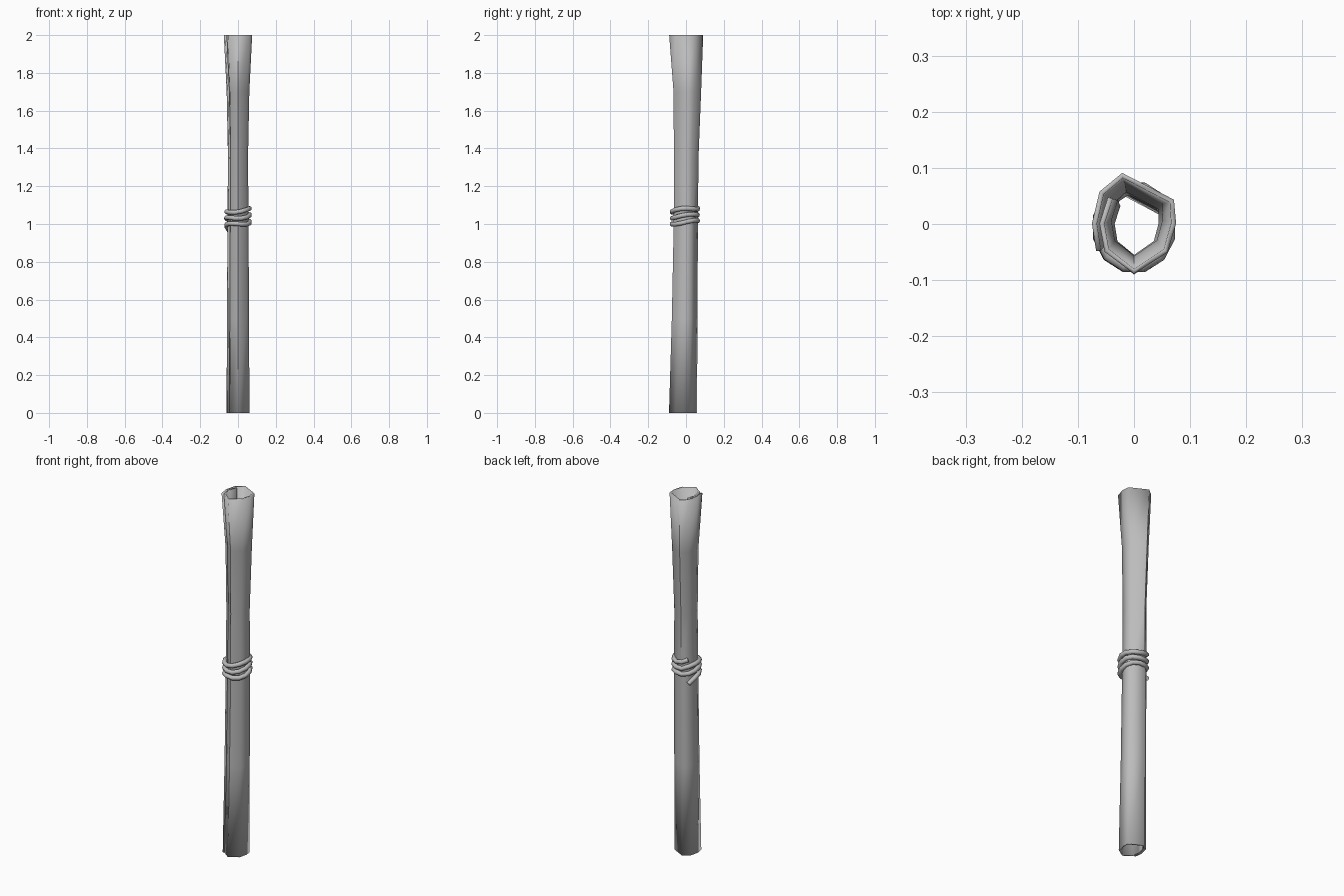
import bpy, bmesh, math

if "Cube" in bpy.data.objects:
    bpy.data.objects.remove(bpy.data.objects["Cube"])


def material(name, value):
    m = bpy.data.materials.new(name)
    m.use_nodes = True
    colour = (value, value, value, 1)
    m.diffuse_color = colour
    m.node_tree.nodes["Principled BSDF"].inputs["Base Color"].default_value = colour
    return m


grey = material("plain grey", 0.5)


def finish(obj, angle):
    obj.data.materials.append(grey)
    bpy.ops.object.select_all(action="DESELECT")
    obj.select_set(True)
    bpy.context.view_layer.objects.active = obj
    bpy.ops.object.shade_smooth_by_angle(angle=math.radians(angle))


# Rolled sheet: a loose faceted spiral, scaled to each height
spiral = [(-0.62, 0.52), (-0.82, 0.0), (-0.7, -0.56), (0, -1), (0.8, -0.57),
          (1, 0.0), (0.95, 0.47), (-0.28, 1), (-0.82, 0.63), (-1, 0.0), (-0.9, -0.55)]
# z, half width, half depth, depth centre
stations = [(0, 0.061, 0.074, -0.016), (0.5, 0.058, 0.068, -0.007),
            (1, 0.056, 0.064, -0.001), (1.35, 0.053, 0.065, 0.001),
            (1.7, 0.06, 0.073, 0.007), (2, 0.075, 0.09, 0.001)]
bm = bmesh.new()
rows = [[bm.verts.new((u * a, v * b + c, z)) for u, v in spiral]
        for z, a, b, c in stations]
for low, high in zip(rows, rows[1:]):
    for i in range(len(spiral) - 1):
        bm.faces.new((low[i], low[i + 1], high[i + 1], high[i]))
mesh = bpy.data.meshes.new("rolled_sheet")
bm.to_mesh(mesh)
bm.free()
sheet = bpy.data.objects.new("rolled_sheet", mesh)
bpy.context.collection.objects.link(sheet)
thick = sheet.modifiers.new("thickness", "SOLIDIFY")
thick.thickness = 0.009
thick.offset = -1
finish(sheet, 65)

# Cord: three wavy turns around the middle, with the lower end tucked down
turns, steps = 3, 12
curve = bpy.data.curves.new("cord", "CURVE")
curve.dimensions = "3D"
curve.bevel_depth = 0.0125
curve.bevel_resolution = 2
curve.use_fill_caps = True
line = curve.splines.new("POLY")
line.points.add(turns * steps)
for i, p in enumerate(line.points):
    t = math.radians(135) + i * math.tau / steps
    z = 1.005 + 0.034 * i / steps - 0.017 + 0.006 * math.sin(2 * t + i // steps)
    if i == 0:
        z -= 0.02
    p.co = (0.063 * math.cos(t), 0.07 * math.sin(t) - 0.006, z, 1)
cord = bpy.data.objects.new("cord", curve)
bpy.context.collection.objects.link(cord)
bpy.ops.object.select_all(action="DESELECT")
cord.select_set(True)
bpy.context.view_layer.objects.active = cord
bpy.ops.object.convert(target="MESH")
finish(bpy.context.view_layer.objects.active, 60)
